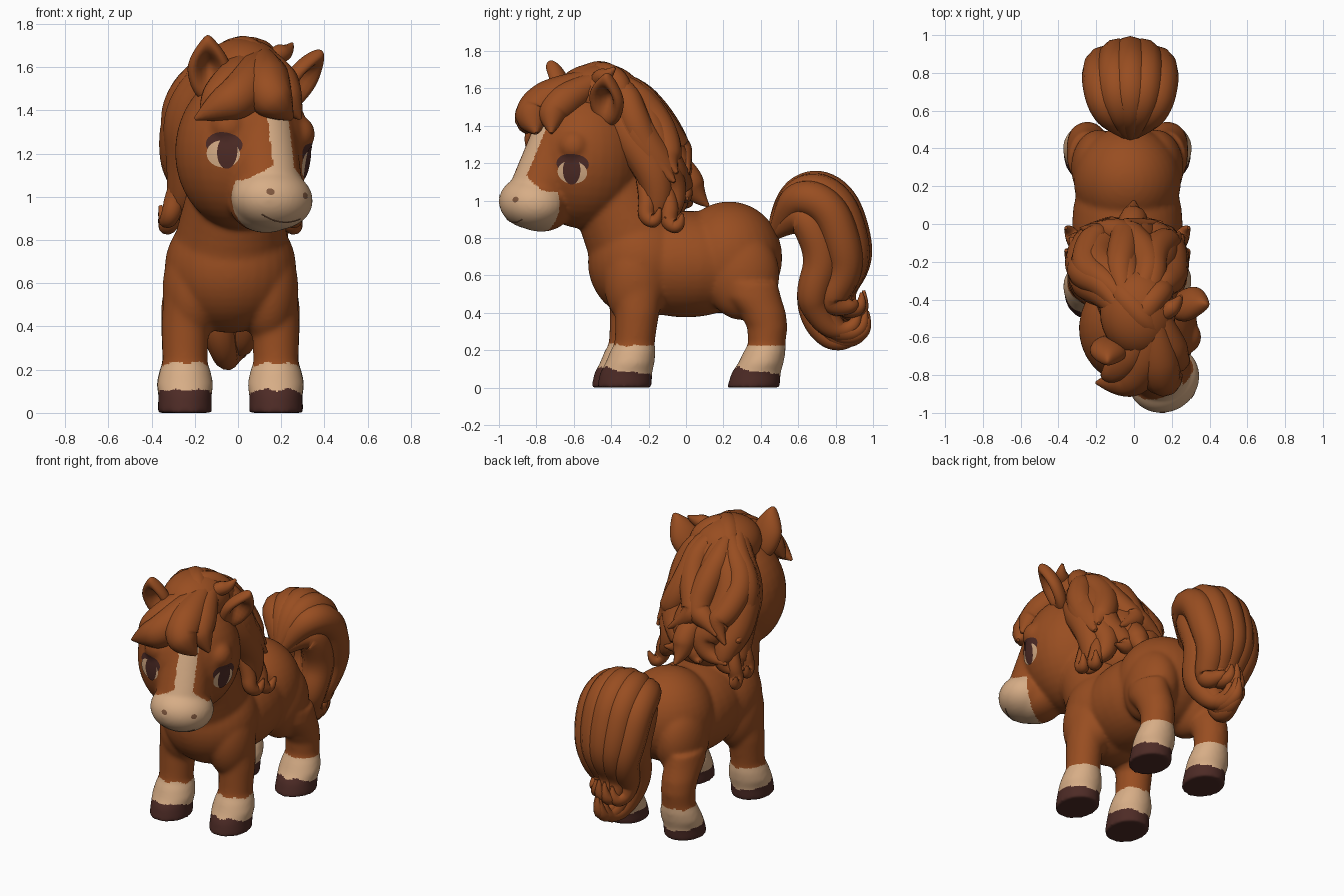
import bpy, bmesh
from math import sin, cos, radians, pi
from mathutils import Matrix, Vector
from mathutils.bvhtree import BVHTree

if "Cube" in bpy.data.objects:
    bpy.data.objects.remove(bpy.data.objects["Cube"])

def material(name, rgb):
    m = bpy.data.materials.new(name)
    m.use_nodes = True
    m.diffuse_color = (*rgb, 1)
    m.node_tree.nodes["Principled BSDF"].inputs["Base Color"].default_value = (*rgb, 1)
    return m

BROWN = material("chestnut coat", (.315, .075, .015))
CREAM = material("cream markings", (.68, .42, .24))
DARK = material("dark brown", (.075, .024, .019))
LINE = material("nostril brown", (.22, .1, .05))
CX = -.035  # centre line of the body
HEAD = Matrix.Translation((.02, -.55, 1.2)) @ Matrix.Rotation(radians(30), 4, 'Z') @ Matrix.Rotation(radians(6), 4, 'Y')
UP = Vector((0, 0, 1))

def make(name, bm, *mats):
    bmesh.ops.recalc_face_normals(bm, faces=bm.faces)
    me = bpy.data.meshes.new(name)
    bm.to_mesh(me)
    ob = bpy.data.objects.new(name, me)
    bpy.context.collection.objects.link(ob)
    for m in mats:
        me.materials.append(m)
    me.shade_smooth()
    return ob

def to_mesh(ob):
    bpy.ops.object.select_all(action='DESELECT')
    ob.select_set(True)
    bpy.context.view_layer.objects.active = ob
    bpy.ops.object.convert(target='MESH')
    ob.data.shade_smooth()

def ball(bm, centre, radii, frame=Matrix()):
    bmesh.ops.create_uvsphere(bm, u_segments=32, v_segments=20, radius=1,
                              matrix=frame @ Matrix.Translation(centre) @ Matrix.Diagonal((*radii, 1)))

def chain(bm, a, ra, b, rb, frame=Matrix()):
    for i in range(9):
        t = i / 8
        ball(bm, Vector(a).lerp(Vector(b), t), [ra + (rb - ra) * t] * 3, frame)

def leg(bm, x, dy, rings):
    loops = [[bm.verts.new((x + rx * cos(k * pi / 12), y + dy + ry * sin(k * pi / 12), z)) for k in range(24)]
             for y, z, rx, ry in rings]
    for a, b in zip(loops, loops[1:]):
        for k in range(24):
            bm.faces.new((a[k - 1], a[k], b[k], b[k - 1]))
    bm.faces.new(loops[0])
    bm.faces.new(loops[-1])

# Tapered strands; each point is (x, y, z, radius)
def locks(name, strands, mat):
    cu = bpy.data.curves.new(name, 'CURVE')
    cu.dimensions, cu.use_fill_caps = '3D', True
    cu.bevel_depth, cu.bevel_resolution, cu.resolution_u = 1, 4, 6
    for pts in strands:
        s = cu.splines.new('NURBS')
        s.points.add(len(pts) - 1)
        for p, (x, y, z, r) in zip(s.points, pts):
            p.co, p.radius = (x, y, z, 1), r
        s.order_u, s.use_endpoint_u = 3, True
    cu.materials.append(mat)
    ob = bpy.data.objects.new(name, cu)
    bpy.context.collection.objects.link(ob)
    to_mesh(ob)

# Body, legs, neck and head fused into one smooth skin
bm = bmesh.new()
ball(bm, (CX, .23, .695), (.285, .285, .3))
ball(bm, (CX, 0, .66), (.293, .42, .285))
ball(bm, (CX, -.24, .67), (.305, .285, .3))
chain(bm, (CX, -.26, .76), .265, (0, -.43, 1.1), .21)
front = [(-.27, .55, .1, .13), (-.275, .4, .11, .118), (-.285, .29, .106, .11), (-.29, .235, .104, .108),
         (-.3, .19, .12, .123), (-.315, .13, .132, .132), (-.335, .08, .123, .14), (-.345, 0, .126, .148)]
hind = [(.34, .56, .1, .15), (.36, .48, .11, .15), (.41, .4, .11, .125), (.435, .32, .106, .108), (.432, .235, .104, .1),
        (.42, .19, .12, .113), (.4, .13, .132, .122), (.375, .08, .122, .132), (.36, 0, .126, .142)]
for side in (-1, 1):
    ball(bm, (CX + side * .175, -.27, .57), (.14, .17, .25))
    ball(bm, (CX + side * .15, .3, .6), (.148, .2, .24))
    leg(bm, CX + side * .21, .015 * side, front)
    leg(bm, CX + side * .212, 0, hind)
    ball(bm, (side * .18, -.165, .11), (.09, .09, .09), HEAD)
ball(bm, (0, 0, .02), (.315, .31, .37), HEAD)
chain(bm, (0, -.15, .12), .16, (0, -.26, -.16), .165, HEAD)
ball(bm, (.006, -.3, -.21), (.195, .18, .145), HEAD)
ball(bm, (0, -.25, -.24), (.165, .17, .128), HEAD)
body = make("body_and_head", bm, BROWN, CREAM, DARK)
mod = body.modifiers.new("fuse", 'REMESH')
mod.mode, mod.voxel_size = 'VOXEL', .01
mod = body.modifiers.new("soften", 'SMOOTH')
mod.factor, mod.iterations = .5, 22
to_mesh(body)

# Socks, hooves, muzzle and blaze coloured by position
to_head = HEAD.inverted()
for f in body.data.polygons:
    p = f.center
    jag = .005 * sin(p.x * 60) + .005 * sin(p.y * 45 + 1)
    heel = p.y - (.36 if p.y > 0 else -.34)
    if p.z < .092 + jag - .14 * heel:
        f.material_index = 2
    elif p.z < .228 + jag:
        f.material_index = 1
    elif p.z > .75 and p.y < -.5:
        q = to_head @ p
        width = .058 + max(0, -.06 - q.z) * 1.4
        edge = -.24 - .25 * max(0, q.z + .17) if q.z < 0 else -.05
        if q.y < edge and abs(q.x - .006) < width or q.y < -.245 and q.z < -.17:
            f.material_index = 1

# Painted face details laid on the skin
tree = BVHTree.FromPolygons([v.co for v in body.data.vertices], [f.vertices for f in body.data.polygons])

def on_face(d, u, v, lift):
    p = UP.cross(d) * u + UP * v
    hit, normal, _, _ = tree.ray_cast(HEAD @ (p + d * .7), HEAD.to_3x3() @ -d)
    return hit + normal * lift if hit else HEAD @ (p + d * .3)

def decal(name, mat, d, u, v, ru, rv, lift):
    bm = bmesh.new()
    bmesh.ops.create_circle(bm, segments=28, radius=1, cap_ends=True)
    bmesh.ops.poke(bm, faces=bm.faces)
    bmesh.ops.subdivide_edges(bm, edges=bm.edges, cuts=3, use_grid_fill=True)
    for w in bm.verts:
        w.co = on_face(d, u + w.co.x * ru, v + w.co.y * rv, lift)
    make(name, bm, mat)

ahead = Vector((0, -1, 0))
for name, side in (("right", -1), ("left", 1)):
    d = Vector((side * sin(radians(48)), -cos(radians(48)), 0))
    decal(name + "_eye_lashes", DARK, d, .006, .02, .088, .056, .002)
    decal(name + "_eye_white", CREAM, d, .007, -.024, .08, .062, .004)
    decal(name + "_iris", DARK, d, .016 - side * .011, -.013, .047, .077, .0065)
    decal(name + "_nostril", LINE, ahead, side * .09, -.187, .017, .015, .003)
locks("mouth", [[(*on_face(ahead, u / 100, -.318 + u * u / 4000, 0), .003) for u in range(-10, 11, 2)]], LINE)

# Ears: tapered spoons hollowed on the open side
for name, side in (("right_ear", -1), ("left_ear", 1)):
    base, tip = Vector((side * .2 + .008, .01, .24)), Vector((side * .3 + .022, -.07, .5))
    axis = (tip - base).normalized()
    across = axis.cross(Vector((side * .55, -.83, 0))).normalized()
    depth = axis.cross(across)
    bm = bmesh.new()
    ball(bm, (0, 0, 0), (1, 1, 1))
    for v in bm.verts:
        x, y, z = v.co
        if y < 0:
            y *= 1 - 1.65 * 2.718 ** (-3.2 * (x * x + z * z))
        x *= 1 - .55 * max(z, 0) ** 1.6
        v.co = HEAD @ ((base + tip) / 2 + across * x * .1 + depth * y * .065 + axis * z * .165)
    make(name, bm, BROWN)

# Mane: soft core, then long and short wavy strands around it
bm = bmesh.new()
ball(bm, (.02, -.47, 1.57), (.2, .23, .165))
chain(bm, (0, -.42, 1.48), .19, (CX, -.28, 1.26), .21)
chain(bm, (CX, -.28, 1.26), .21, (CX, -.16, 1.04), .18)
make("mane_core", bm, BROWN)
levels = [(1.67, -.47, .05, .05, .05), (1.57, -.37, .13, .1, .09), (1.38, -.28, .215, .12, .11), (1.18, -.18, .23, .115, .105),
          (1.02, -.14, .235, .11, .08), (.93, -.12, .25, .12, .05), (.94, -.12, .31, .16, .008)]
strands = [[(CX, -.1, 1.25, .06), (0, .01, 1.13, .085), (-.01, .05, 1.03, .06), (0, .12, .97, .008)]]
for n, turn, grow, lift in ((7, 0, 1, 0), (6, 17, 1.09, .035)):
    for i in range(n):
        lock = []
        for k, (z, y, rx, ry, r) in enumerate(levels[:n]):
            a = radians(35 * i - 105 + turn + 20 * sin(1.45 * k + i * (8 - n)))
            flare = grow + .18 * (k == 5) * (n == 6)
            drop = (.09 * cos(a) if k > 3 else 0) - .04 * (i % 2) * (k > 4) + lift * k
            lock.append((CX + .03 * (k < 2) + rx * flare * sin(a), y + ry * flare * cos(a), z + drop,
                         r * (1 - 6 * lift) if k < n - 1 else .008))
        strands.append(lock)
# small curls at the ends on both sides
for side in (-1, 1):
    for y, up in ((-.22, .03), (-.1, 0)):
        x = CX + side * .255
        strands.append([(x - side * .03, y - .02, 1.12, .03), (x, y + .02, .98 + up, .05), (x + side * .02, y, .88 + up, .045),
                        (x + side * .05, y + .07, .85 + up, .035), (x + side * .07, y + .08, .93 + up, .008)])
locks("mane", strands, BROWN)

# Crown and forelock sweeping over the brow
locks("forelock", [
    [(.1, -.46, 1.67, .04), (.09, -.66, 1.58, .1), (.01, -.81, 1.46, .11), (-.09, -.84, 1.42, .08), (-.2, -.84, 1.36, .008)],
    [(.08, -.46, 1.67, .04), (.02, -.65, 1.58, .09), (-.06, -.75, 1.5, .09), (-.13, -.8, 1.44, .06), (-.17, -.8, 1.38, .008)],
    [(.1, -.46, 1.67, .04), (.13, -.68, 1.57, .11), (.14, -.81, 1.48, .11), (.19, -.82, 1.42, .09), (.25, -.8, 1.36, .01)],
    [(.12, -.44, 1.66, .04), (.17, -.62, 1.56, .1), (.21, -.71, 1.48, .09), (.25, -.72, 1.42, .06), (.29, -.72, 1.36, .008)],
    [(.16, -.6, 1.61, .02), (.08, -.54, 1.67, .07), (-.02, -.42, 1.67, .08), (-.1, -.33, 1.58, .07), (-.16, -.27, 1.46, .01)],
    [(-.06, -.62, 1.61, .02), (.03, -.5, 1.67, .07), (.1, -.4, 1.67, .07), (.16, -.34, 1.58, .07), (.18, -.3, 1.46, .01)],
    [(.12, -.5, 1.62, .03), (.18, -.46, 1.66, .05), (.23, -.42, 1.67, .035), (.25, -.38, 1.71, .008)],
], BROWN)

# Tail: outer strands arch and flick up, inner strands hang and curl back
outer = [(.47, .87, 0, .03), (.54, 1, .06, .08), (.68, 1.08, .13, .1), (.82, 1.01, .16, .1), (.89, .82, .15, .1),
         (.91, .67, .12, .09), (.82, .52, .09, .08), (.87, .4, .09, .055), (.96, .41, .07, .035), (.95, .52, .06, .008)]
inner = [(.48, .88, 0, .04), (.6, .98, .08, .09), (.72, .93, .12, .1), (.79, .74, .11, .1), (.725, .56, .1, .09),
         (.74, .4, .07, .08), (.81, .29, .04, .06), (.9, .27, .02, .045), (.97, .32, .02, .035), (.97, .41, .02, .008)]
strands = [[(-.02 + s * x, y - .05 * s * s * (y > .6), z - .05 * s * s * (z > .5) + .03 * s * (z < .5), r)
            for y, z, x, r in path]
           for path in (outer, inner) for s in (-1, -.5, 0, .5, 1)]
locks("tail", strands, BROWN)
